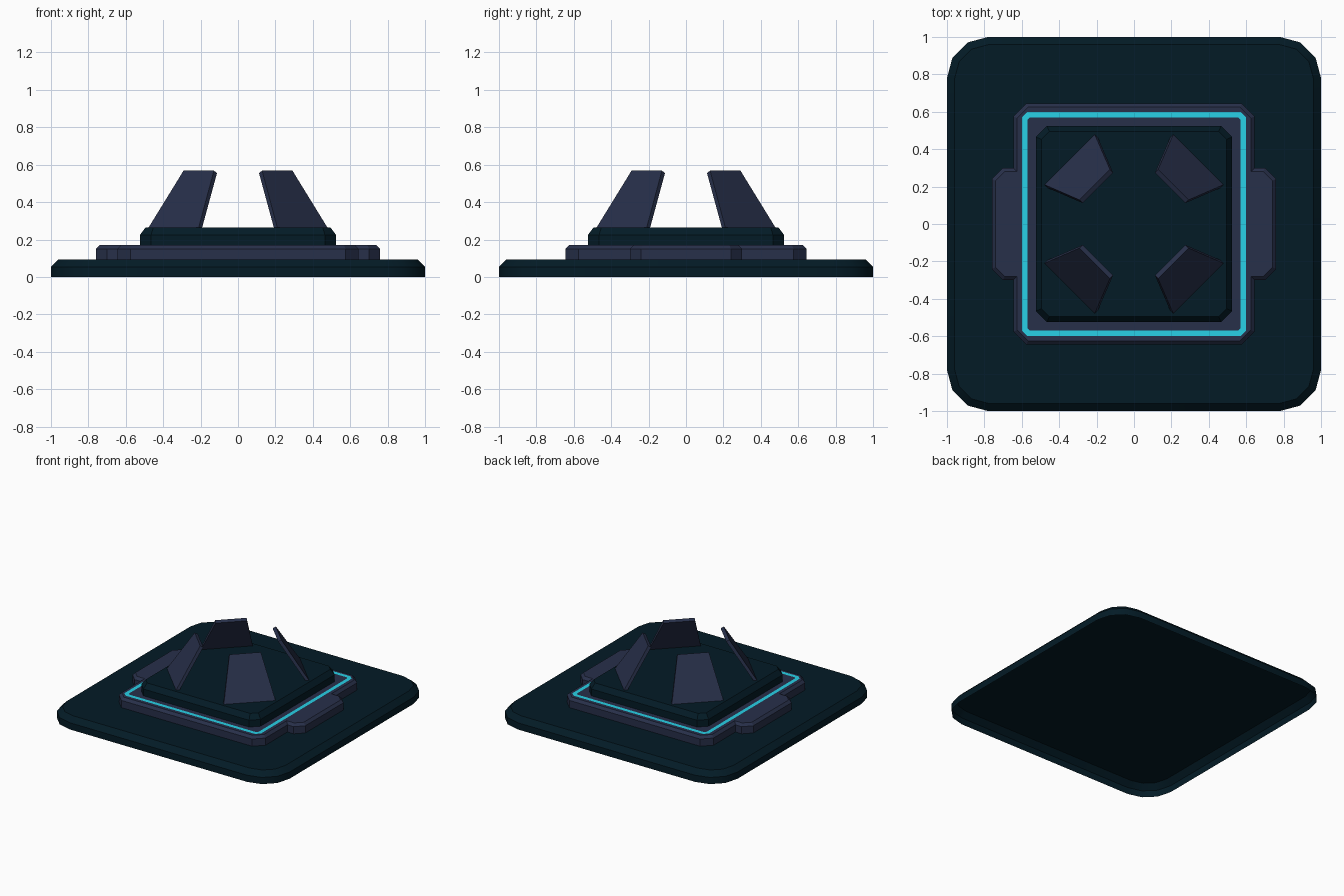
import bpy, bmesh, math
from mathutils import Vector

if "Cube" in bpy.data.objects:
    bpy.data.objects.remove(bpy.data.objects["Cube"])


def material(name, rgb):
    m = bpy.data.materials.new(name)
    m.diffuse_color = (*rgb, 1)
    m.use_nodes = True
    m.node_tree.nodes["Principled BSDF"].inputs["Base Color"].default_value = m.diffuse_color
    return m


TEAL = material("dark teal", (0.001, 0.011, 0.0195))
SLATE = material("slate purple", (0.0205, 0.029, 0.068))
CYAN = material("glowing cyan", (0.021, 0.64, 0.80))


def make(name, verts, faces, mat):
    me = bpy.data.meshes.new(name)
    me.from_pydata(verts, [], faces)
    me.materials.append(mat)
    ob = bpy.data.objects.new(name, me)
    bpy.context.collection.objects.link(ob)
    return ob


def mirror4(quarter):
    """Full outline from the +x +y quarter, listed counter-clockwise."""
    q = list(quarter)
    r = q[::-1]
    return (q + [(-x, y) for x, y in r]
            + [(-x, -y) for x, y in q] + [(x, -y) for x, y in r])


def inset(pts, d):
    """Mitred inward offset of a counter-clockwise outline."""
    out, n = [], len(pts)
    for i in range(n):
        a, b, c = (Vector(pts[(i + k) % n]) for k in (-1, 0, 1))
        e, f = (b - a).normalized(), (c - b).normalized()
        n1, n2 = Vector((-e.y, e.x)), Vector((-f.y, f.x))
        p = b + (n1 + n2) * d / (1 + n1.dot(n2))
        out.append((p.x, p.y))
    return out


def bands(n, rows):
    """Quads joining successive rings of n points."""
    return [(k * n + i, k * n + (i + 1) % n, (k + 1) * n + (i + 1) % n, (k + 1) * n + i)
            for k in range(rows) for i in range(n)]


def slab(name, outline, z0, z1, bevel, mat, drop=None):
    """Open-bottomed slab with a chamfered top edge."""
    n = len(outline)
    rings = [(outline, z0), (outline, z1 - (drop or bevel)), (inset(outline, bevel), z1)]
    verts = [(x, y, z) for pts, z in rings for x, y in pts]
    return make(name, verts, bands(n, 2) + [tuple(range(2 * n, 3 * n))], mat)


# Rounded base plate, hollow underneath
R = 0.22
corner = [(1 - R + R * math.cos(a), 1 - R + R * math.sin(a))
          for a in (math.radians(30 * i) for i in range(4))]
base = slab("base_plate", mirror4(corner), 0, 0.093, 0.04, TEAL)
base.select_set(True)
bpy.context.view_layer.objects.active = base
bpy.ops.object.shade_smooth_by_angle(angle=math.radians(40))

# Middle plinth with a tab on each side
slab("middle_plinth",
     mirror4([(0.76, 0.24), (0.70, 0.30), (0.645, 0.30), (0.645, 0.575), (0.575, 0.645)]),
     0.093, 0.170, 0.02, SLATE)

# Glowing strip inlaid in the plinth top
outer = mirror4([(0.60, 0.57), (0.57, 0.60)])
verts = [(x, y, 0.172) for pts in (outer, inset(outer, 0.03)) for x, y in pts]
make("light_strip", verts, bands(len(outer), 1), CYAN)

# Upper platform
slab("upper_platform", mirror4([(0.525, 0.465), (0.465, 0.525)]), 0.170, 0.264, 0.03, TEAL, 0.04)

# Four tapered fins leaning inward over the corners (radius, half width, height)
profile = [(0.488, 0.19, 0.262), (0.462, 0.19, 0.262), (0.274, 0.115, 0.555), (0.297, 0.115, 0.568)]
for i, label in enumerate(("back_right", "back_left", "front_left", "front_right")):
    a = math.radians(45 + 90 * i)
    verts = [(r * math.cos(a) - s * w * math.sin(a), r * math.sin(a) + s * w * math.cos(a), z)
             for s in (-1, 1) for r, w, z in profile]
    faces = [(3, 2, 1, 0), (4, 5, 6, 7)] + bands(4, 1)
    make("fin_" + label, verts, faces, SLATE)
